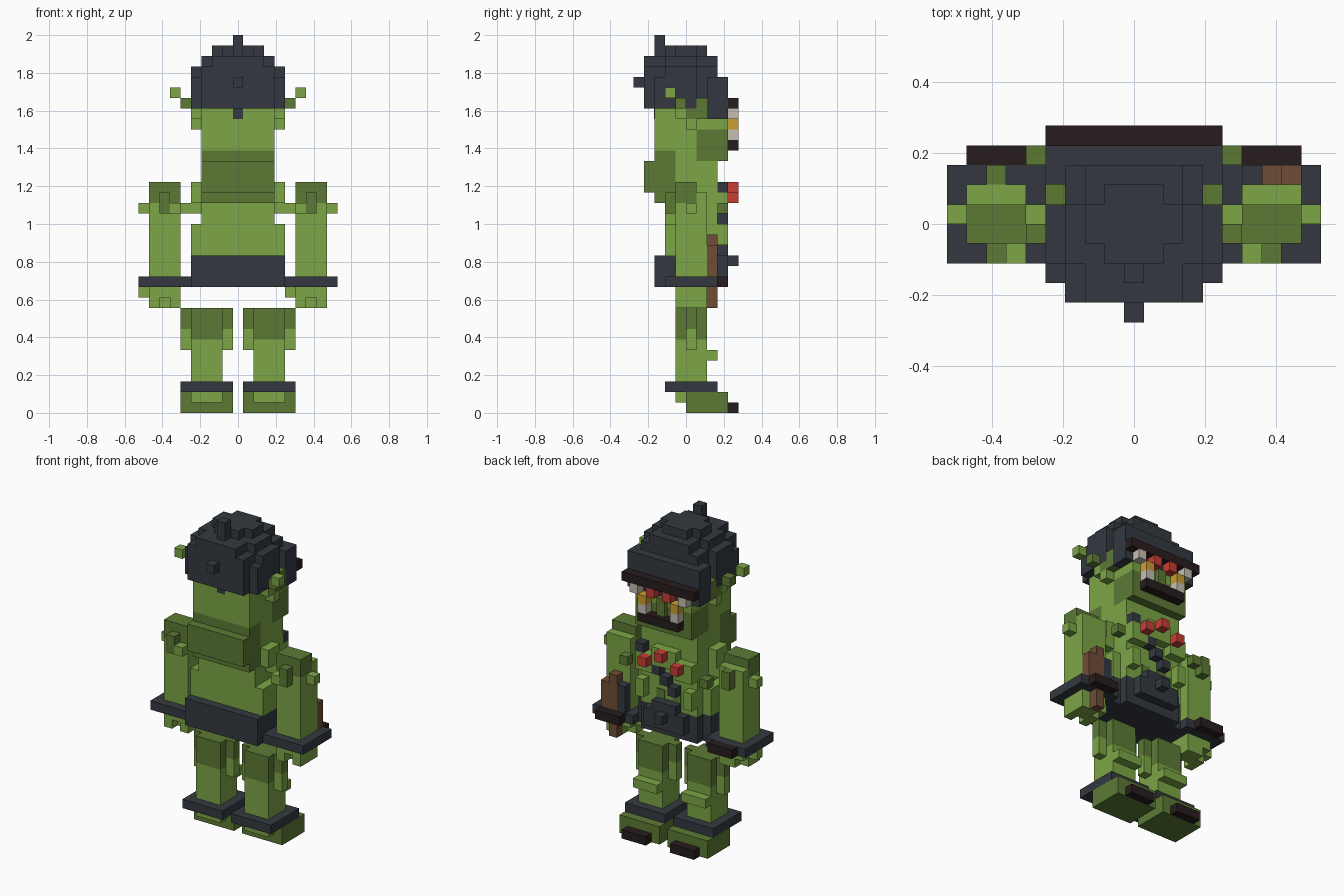
import bpy, bmesh

cube = bpy.data.objects.get("Cube")
if cube:
    bpy.data.objects.remove(cube, do_unlink=True)

V = 1 / 18  # size of one block


def lin(c):
    c /= 255
    return c / 12.92 if c <= 0.04045 else ((c + 0.055) / 1.055) ** 2.4


def material(name, *rgb):
    m = bpy.data.materials.new(name)
    col = (*[lin(c) for c in rgb], 1)
    m.use_nodes = True
    m.diffuse_color = col
    m.node_tree.nodes["Principled BSDF"].inputs["Base Color"].default_value = col
    return m


LIGHT = material("light green", 125, 166, 70)
DARK = material("dark green", 92, 122, 53)
GREY = material("slate grey", 51, 57, 64)
BLACK = material("dark brown", 39, 28, 29)
BROWN = material("brown", 110, 77, 54)
RED = material("red", 200, 62, 52)
WHITE = material("bone white", 198, 190, 176)
YELLOW = material("yellow", 202, 158, 50)


def part(name, mat, *boxes):
    """One object made of boxes (x0, x1, y0, y1, z0, z1) in block units."""
    bm = bmesh.new()
    for x0, x1, y0, y1, z0, z1 in boxes:
        vs = bmesh.ops.create_cube(bm, size=1)["verts"]
        for v in vs:
            v.co.x = V * (x1 if v.co.x > 0 else x0)
            v.co.y = V * (y1 if v.co.y > 0 else y0)
            v.co.z = V * (z1 if v.co.z > 0 else z0)
    me = bpy.data.meshes.new(name)
    bm.to_mesh(me)
    bm.free()
    me.materials.append(mat)
    ob = bpy.data.objects.new(name, me)
    bpy.context.collection.objects.link(ob)
    return ob


def wide(w, *rest):
    """Box centred on x = 0."""
    return (-w, w, *rest)


def both(*boxes):
    """The boxes and their mirror images."""
    return [*boxes, *[(-b[1], -b[0], *b[2:]) for b in boxes]]


# Feet, ankle rings and legs
part("feet", DARK, *both((0.5, 5.5, 0, 4, 0, 2)))
part("toes", BLACK, *both((1.5, 4.5, 4, 5, 0, 1)))
part("heels", LIGHT, *both((1.5, 4.5, -1, 0, 1, 2)))
part("ankle_rings", GREY, *both((0.5, 5.5, -2, 3, 2, 3)))
part("lower_legs", LIGHT, *both((1.5, 4.5, -1, 2, 3, 7), (1.5, 4.5, 2, 3, 5, 6),
                                (4.5, 5.5, 0, 1, 6, 8), (0.5, 1.5, 0, 1, 6, 8)))
part("thighs", DARK, *both((1.5, 4.5, -1, 2, 7, 10),
                           (4.5, 5.5, 0, 1, 8, 10), (0.5, 1.5, 0, 1, 8, 10)))

# Belt with stepped front and buckle
part("belt", GREY, wide(4.5, -3, 2, 12, 15), wide(3.5, 2, 3, 12, 15),
     wide(2.5, 3, 4, 13, 15), wide(1.5, 3, 4, 15, 16), wide(0.5, 4, 5, 14, 15))

# Torso, chest and back hump
part("torso", LIGHT, wide(4.5, -2, 2, 15, 18), wide(3.5, 2, 3, 15, 18),
     wide(3.5, -2, 3, 18, 20), wide(3.5, -1, 3, 20, 24))
part("chest_plates", LIGHT, *both((1.5, 3.5, 3, 4, 19, 21), (2.5, 3.5, 3, 4, 16, 18)),
     wide(1.5, 3, 4, 20, 22))
part("belly_patches", DARK, *both((0.5, 1.5, 3, 3.1, 16, 17)))
part("chest_straps", GREY, (2.5, 3.5, 3, 4, 21, 22), (0.5, 1.5, 3, 4, 19, 20),
     (-0.5, 0.5, 3, 4, 18, 19), (-1.5, -0.5, 3, 4, 17, 18))
part("chest_studs", RED, (1.5, 2.5, 4, 5, 20, 21), (-0.5, 0.5, 4, 5, 21, 22),
     (-2.5, -1.5, 4, 5, 20, 21))
part("hump", DARK, wide(3.5, -3, -1, 20, 25), wide(3.5, -4, -3, 21, 24))

# Arms and shoulders
part("arms", LIGHT, *both((5.5, 8.5, -1, 2, 13, 20), (3.5, 5.5, 0, 1, 19, 20),
                          (8.5, 9.5, 0, 1, 19, 20), (5.5, 8.5, 1, 2, 20, 21)))
part("armpits", LIGHT, *both((3.5, 4.5, -1, 1, 20, 22)))
part("shoulders", DARK, *both((5.5, 8.5, -1, 1, 20, 22), (6.5, 7.5, -2, -1, 19, 21),
                              (4.5, 5.5, 3, 4, 19, 20)),
     (-7.5, -6.5, 2, 3, 19, 21))
part("shoulder_corners", LIGHT, *both((5.5, 6.5, -2, -1, 19, 20)))

# Wrist rings, knuckle plates and hands
part("wrist_rings", GREY, *both((4.5, 9.5, -2, 3, 12, 13)))
part("knuckle_plates", BLACK, *both((5.5, 8.5, 3, 4, 12, 13)))
for side, x in (("left", 5.5), ("right", -8.5)):
    part(side + "_hand", LIGHT, (x, x + 3, -1, 2, 11, 12), (x, x + 1, -1, 1, 10, 11),
         (x + 2, x + 3, -1, 2, 10, 11), (x - 1, x, 0, 1, 11, 12),
         (x + 1, x + 2, 0, 2, 10, 11))

# Weapon handle held beside one arm
part("handle", BROWN, (6.5, 7.5, 2, 3, 13, 17), (7.5, 8.5, 2, 3, 13, 16),
     (6.5, 7.5, 2, 3, 10, 12))
part("handle_clip", GREY, (5.5, 6.5, 2, 3, 13, 16))

# Head and jaw
part("head", LIGHT, wide(3.5, -3, 1, 25, 29), wide(3.5, -1, 1, 24, 25),
     wide(3.5, 1, 3, 27, 29), wide(3.5, 3, 4, 27, 28))
part("jaw", DARK, wide(3.5, 1, 4, 24, 27), wide(0.5, 4, 4.5, 26, 28))

# Ears
part("ears", DARK, *both((3.5, 4.5, 0, 1, 28, 29), (3.5, 4.5, 1, 2, 28, 30),
                         (4.5, 5.5, -1, 0, 29, 30)))
part("ear_tips", LIGHT, *both((5.5, 6.5, -2, -1, 30, 31), (3.5, 4.5, -1, 0, 28, 29),
                              (3.5, 4.5, 0, 1, 27, 28)))

# Stepped hair cap with fringe and knobs
part("hair", GREY, wide(4.5, -3, 1, 29, 32), wide(3.5, -4, -3, 29, 32),
     wide(3.5, 1, 2, 29, 32), wide(4.5, -2, 1, 32, 33), wide(3.5, -4, -2, 32, 33),
     wide(3.5, 1, 3, 32, 33), wide(3.5, -2, 1, 33, 34), wide(2.5, -4, -2, 33, 34),
     wide(2.5, 1, 3, 33, 34), wide(2.5, -1, 1, 34, 35), wide(1.5, -2, -1, 34, 35),
     wide(1.5, 1, 2, 34, 35))
part("fringe", GREY, wide(4.5, 2, 4, 28, 32))
part("hair_knobs", GREY, wide(0.5, -3, -2, 34, 36), wide(0.5, -5, -4, 31, 32))
part("nape_tuft", GREY, wide(0.5, -3.05, -2, 28, 29))

# Face: brow, eyes, tusks and mouth
part("brow", BLACK, wide(4.5, 4, 5, 29, 30))
part("mouth", BLACK, wide(2.5, 4, 5, 25, 26))
part("eye_corners", WHITE, *both((2.5, 3.5, 4, 5, 28, 29)))
part("eyelids", RED, *both((0.5, 1.5, 4, 5, 28, 29)))
part("eyes", YELLOW, *both((1.5, 2.5, 4, 5, 27, 28)))
part("tusks", WHITE, *both((1.5, 2.5, 4, 5, 26, 27)))
